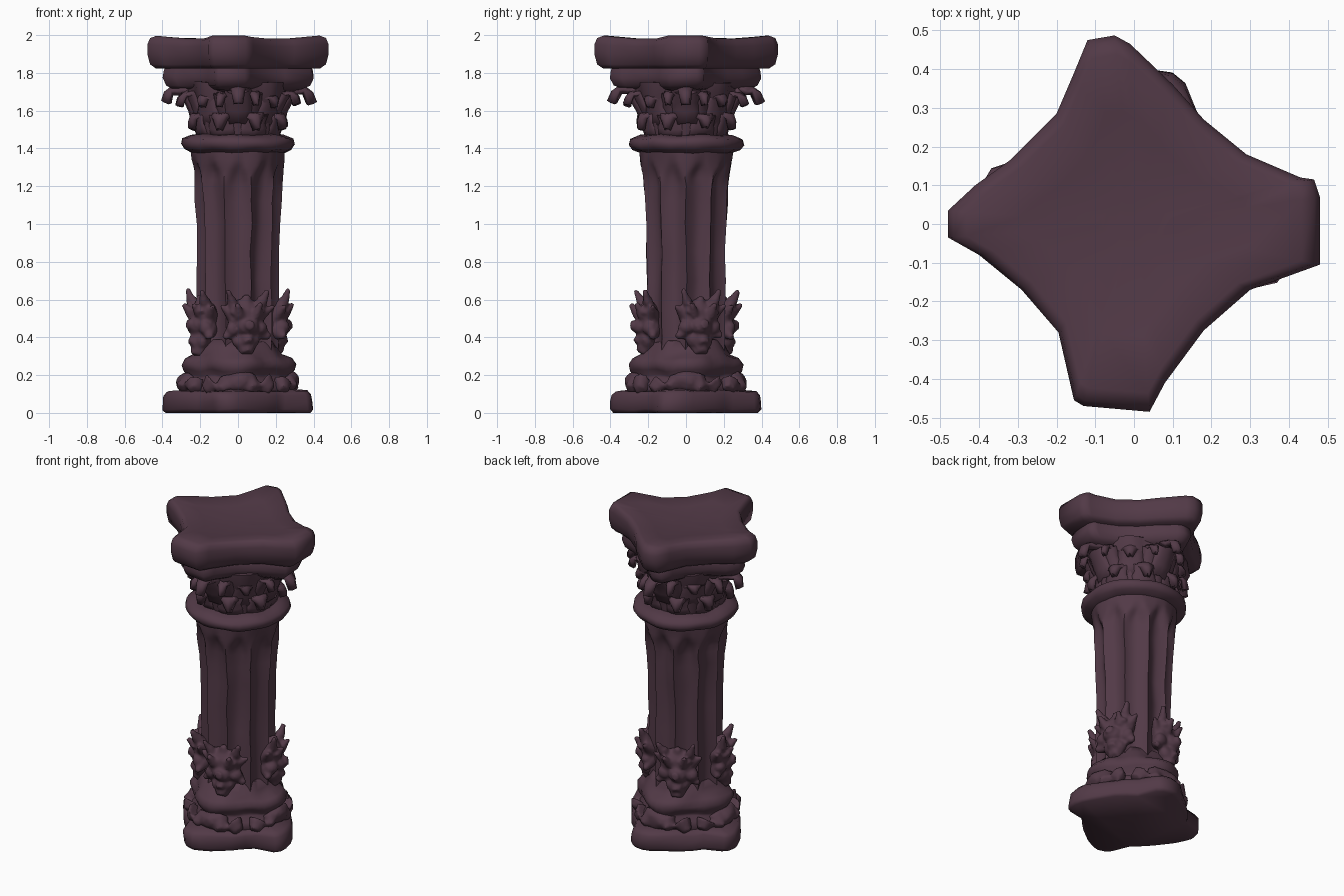
import bpy, bmesh, math
from mathutils import Vector, Matrix, noise

if "Cube" in bpy.data.objects:
    bpy.data.objects.remove(bpy.data.objects["Cube"])

stone = bpy.data.materials.new("dark plum stone")
stone.diffuse_color = (0.085, 0.042, 0.063, 1)
stone.use_nodes = True
stone.node_tree.nodes["Principled BSDF"].inputs["Base Color"].default_value = stone.diffuse_color


def finish(name, bm, rough=0.0, angle=40, thick=0, fuse=0):
    """Weather the mesh slightly, smooth it and link it."""
    bmesh.ops.recalc_face_normals(bm, faces=bm.faces)
    for v in bm.verts:
        if rough:
            v.co += noise.noise_vector(v.co * 9) * rough
            v.co.z = max(v.co.z, 0)
    me = bpy.data.meshes.new(name)
    bm.to_mesh(me)
    bm.free()
    me.materials.append(stone)
    me.shade_smooth()
    me.set_sharp_from_angle(angle=math.radians(angle))
    ob = bpy.data.objects.new(name, me)
    bpy.context.collection.objects.link(ob)
    if thick:
        m = ob.modifiers.new("thickness", "SOLIDIFY")
        m.thickness = thick
        m.offset = 0
    if fuse:
        m = ob.modifiers.new("fuse", "REMESH")
        m.mode = 'VOXEL'
        m.voxel_size = fuse
        m.use_smooth_shade = True
        m = ob.modifiers.new("soften", "SMOOTH")
        m.iterations = 2
    return ob


def loft(name, rings, rough=0.0, angle=40):
    """Skin a list of closed rings and fan the two ends."""
    bm = bmesh.new()
    vs = [[bm.verts.new(p) for p in r] for r in rings]
    n = len(vs[0])
    for a, b in zip(vs, vs[1:]):
        for i in range(n):
            j = (i + 1) % n
            bm.faces.new((a[i], a[j], b[j], b[i]))
    for end in (vs[0], vs[-1]):
        bm.faces.new(end)
    return finish(name, bm, rough, angle)


def lathe(name, profile, wobble=lambda a, z: 0, n=64, rough=0.0, angle=40):
    ring = lambda r, z: [((r + wobble(a, z)) * math.cos(a), (r + wobble(a, z)) * math.sin(a), z)
                         for a in (2 * math.pi * i / n for i in range(n))]
    return loft(name, [ring(r, z) for r, z in profile], rough, angle)


# four-pointed slab on top
STAR = [(-.48, .035), (-.41, .1), (-.32, .165), (-.2, .285), (-.155, .39), (-.12, .475),
        (-.05, .487), (-.01, .465), (.1, .36), (.18, .27), (.29, .18), (.43, .12),
        (.465, .115), (.48, .07), (.48, -.105), (.3, -.17), (.18, -.275), (.08, -.41),
        (.04, -.485), (-.13, -.47), (-.155, -.455), (-.195, -.28), (-.29, -.17),
        (-.4, -.08), (-.48, -.035)]


def star(s, z, dish=0.0):
    return [(x * s, y * s, z + dish * (math.hypot(x, y) * s / .48 - 1)) for x, y in STAR]


loft("top_slab", [star(.6, 1.825), star(.9, 1.822), star(.97, 1.845), star(1, 1.9), star(1, 1.95, .03),
                  star(.97, 1.985, .045), star(.9, 2.002, .055), star(.6, 1.997, .055),
                  star(.2, 2.0, .05)], angle=75)
loft("under_slab", [star(.5, 1.70), star(.7, 1.715), star(.79, 1.735), star(.83, 1.775),
                    star(.82, 1.81), star(.8, 1.84)], .008, 70)

# bell of the capital and collar ring
lathe("capital_bell", [(.2, 1.44), (.22, 1.5), (.23, 1.57), (.25, 1.64), (.27, 1.69), (.28, 1.75)],
      lambda a, z: .012 * math.cos(8 * a), 48, .012)
lathe("collar_ring", [(.2, 1.365), (.245, 1.378), (.285, 1.393), (.305, 1.42), (.298, 1.45),
                      (.25, 1.468), (.2, 1.475)], n=40, rough=.009, angle=60)


# fluted shaft
def flutes(a, z):
    fade = min(1, max(0, (1.31 - z - .03 * math.cos(10 * a)) / .08))
    return -.036 * abs(math.sin(5 * a)) ** .8 * fade


def shaft_radius(z):
    return .217 + .03 * max(0, (z - .85) / .53) ** 1.6


lathe("fluted_shaft", [(shaft_radius(z), z) for z in
                       (.28, .4, .55, .7, .85, 1, 1.12, 1.2, 1.24, 1.27, 1.29, 1.31, 1.34, 1.385)],
      flutes, 120, .011, 35)


# leaves: ribbed strips that curl away from the bell to a point
def leaf(name, deg, path, width, thick=.022):
    bm = bmesh.new()
    rows = []
    n = len(path)
    for i, (r, z) in enumerate(path):
        w = width * (1.0 if i % 2 else .8) * (1 - .9 * max(0, i / (n - 1) - .4) / .6)
        rows.append([bm.verts.new((r - .03 * t * t, t * w, z + .01 * abs(t) * (1 if i % 2 else -1)))
                     for t in (-1, -.5, 0, .5, 1)])
    for a, b in zip(rows, rows[1:]):
        for k in range(4):
            bm.faces.new((a[k], a[k + 1], b[k + 1], b[k]))
    bm.transform(Matrix.Rotation(math.radians(deg), 4, 'Z'))
    return finish(name, bm, .012, 60, thick)


LOW = [(.215, 1.46), (.225, 1.5), (.235, 1.54), (.25, 1.575), (.265, 1.575), (.275, 1.545), (.272, 1.51)]
HIGH = [(.22, 1.52), (.235, 1.58), (.245, 1.63), (.262, 1.67), (.278, 1.675), (.288, 1.655), (.288, 1.63)]
SIDE = [(.225, 1.55), (.24, 1.6), (.26, 1.65), (.285, 1.69), (.305, 1.69), (.325, 1.67), (.335, 1.635)]
CORNER = [(.23, 1.54), (.245, 1.6), (.27, 1.66), (.31, 1.71), (.35, 1.712), (.38, 1.69), (.395, 1.645)]
for i in range(8):
    leaf("lower_leaf", 22.5 + 45 * i, LOW, .09)
for i in range(4):
    leaf("upper_leaf", 45 + 90 * i, HIGH, .095)
    leaf("corner_leaf", 90 * i, CORNER, .075, .04)
    leaf("side_leaf", 90 * i + 17, SIDE, .055)
    leaf("side_leaf", 90 * i - 17, SIDE, .055)


# solid blobs and spikes placed by (radial, sideways, height)
def blob(bm, centre, size):
    m = Matrix.Translation(centre) @ Matrix.Diagonal((*size, 1))
    bmesh.ops.create_icosphere(bm, subdivisions=2, radius=1, matrix=m)


def spike(bm, base, tip, r, r2=.008):
    base, tip = Vector(base), Vector(tip)
    d = tip - base
    m = Matrix.Translation((base + tip) / 2) @ d.to_track_quat('Z', 'Y').to_matrix().to_4x4()
    bmesh.ops.create_cone(bm, cap_ends=True, segments=8, radius1=r, radius2=r2,
                          depth=d.length, matrix=m)


# horned beast heads around the foot of the shaft
for deg in (20, -78, 112, 203):
    bm = bmesh.new()
    blob(bm, (.195, 0, .50), (.072, .105, .11))
    blob(bm, (.24, 0, .46), (.05, .06, .05))
    blob(bm, (.215, 0, .385), (.05, .075, .055))
    for s in (-1, 1):
        blob(bm, (.235, s * .045, .535), (.038, .048, .024))
        blob(bm, (.215, s * .075, .45), (.04, .042, .04))
        spike(bm, (.2, s * .06, .53), (.235, s * .082, .61), .042, .024)
        spike(bm, (.23, s * .08, .59), (.25, s * .105, .655), .026, .012)
        spike(bm, (.19, s * .06, .51), (.215, s * .145, .565), .05)
        spike(bm, (.19, s * .06, .44), (.215, s * .125, .40), .05, .015)
        spike(bm, (.245, s * .04, .52), (.285, s * .06, .58), .03, .012)
    spike(bm, (.24, 0, .46), (.298, 0, .47), .045, .022)
    spike(bm, (.215, 0, .41), (.27, 0, .365), .055, .025)
    spike(bm, (.2, 0, .38), (.235, 0, .31), .07, .035)
    spike(bm, (.2, 0, .56), (.225, 0, .62), .05, .015)
    bm.transform(Matrix.Rotation(math.radians(deg), 4, 'Z'))
    finish("beast_head", bm, .014, 180, fuse=.009)

# rounded base mouldings, fuller toward the four corners
lathe("base_moulding", [(.27, .09), (.285, .12), (.275, .16), (.25, .185), (.25, .2), (.272, .225),
                        (.282, .26), (.262, .29), (.235, .31), (.215, .34), (.19, .38)],
      lambda a, z: .022 * math.cos(4 * a) * (z < .3), 48, .016, 60)

# corner spurs between plinth and moulding
for i in range(4):
    bm = bmesh.new()
    blob(bm, (.265, 0, .16), (.06, .095, .065))
    for s in (-1, 1):
        spike(bm, (.25, s * .05, .17), (.30, s * .09, .125), .055, .03)
        spike(bm, (.23, s * .13, .16), (.235, s * .175, .12), .06, .03)
    bm.transform(Matrix.Rotation(math.pi / 2 * i, 4, 'Z'))
    finish("base_spur", bm, .018, 180, fuse=.011)


# diamond plinth with blunt corners, slightly twisted
def diamond(s, z):
    pts = []
    for i in range(4):
        c, d = math.cos(i * math.pi / 2), math.sin(i * math.pi / 2)
        k = -.065 if i % 2 == 0 else -.045
        for x, y in ((.365, -.085 + k), (.39, -.05 + k), (.397, k), (.385, .045 + k), (.36, .075 + k * .6),
                     (.28, .15), (.225, .21), (.18, .25)):
            pts.append(((x * c - y * d) * s, (x * d + y * c) * s, z))
    return pts


loft("plinth", [diamond(.96, 0), diamond(1, .02), diamond(1, .06), diamond(.99, .095),
                diamond(.94, .115), diamond(.7, .122)], .012, 65)
